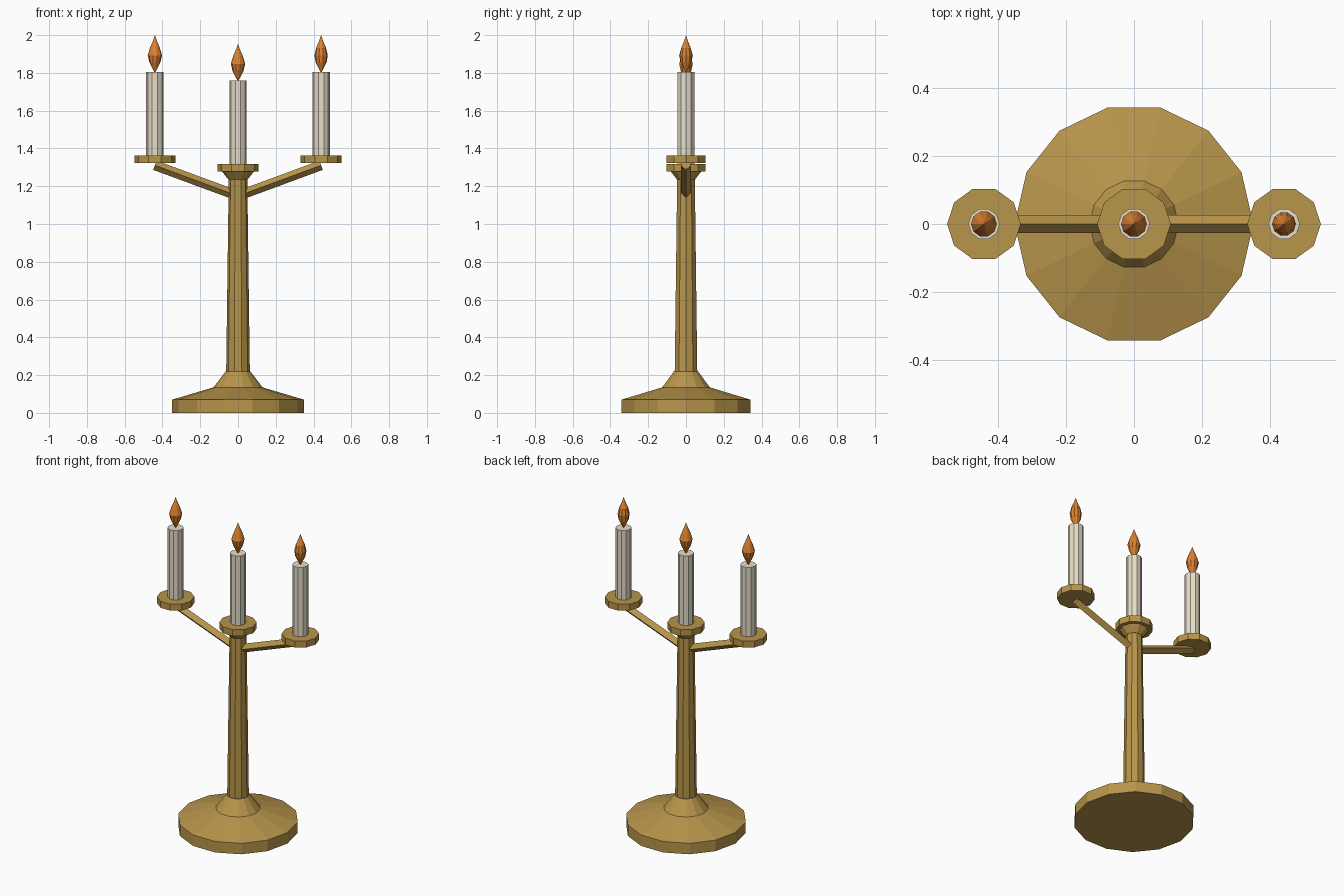
import bpy, bmesh, math
from mathutils import Vector

if "Cube" in bpy.data.objects:
    bpy.data.objects.remove(bpy.data.objects["Cube"])


def material(name, rgb):
    m = bpy.data.materials.new(name)
    m.diffuse_color = (*rgb, 1)
    m.use_nodes = True
    m.node_tree.nodes["Principled BSDF"].inputs["Base Color"].default_value = m.diffuse_color
    return m


BRASS = material("brass", (0.48, 0.30, 0.07))
WAX = material("cream_wax", (0.79, 0.73, 0.58))
FIRE = material("flame_orange", (0.72, 0.22, 0.03))


def finish(name, bm, mat):
    bmesh.ops.recalc_face_normals(bm, faces=bm.faces)
    me = bpy.data.meshes.new(name)
    bm.to_mesh(me)
    bm.free()
    me.materials.append(mat)
    ob = bpy.data.objects.new(name, me)
    bpy.context.collection.objects.link(ob)
    return ob


def lathe(name, profile, sides, mat, x=0.0):
    """Closed solid of revolution from (radius, z) points, flat shaded."""
    bm = bmesh.new()
    rings = []
    for r, z in profile:
        if r == 0:
            rings.append([bm.verts.new((x, 0, z))] * sides)
        else:
            rings.append([bm.verts.new((x + r * math.cos(2 * math.pi * i / sides),
                                        r * math.sin(2 * math.pi * i / sides), z))
                          for i in range(sides)])
    for a, b in zip(rings, rings[1:]):
        for i in range(sides):
            j = (i + 1) % sides
            bm.faces.new(list(dict.fromkeys((a[i], a[j], b[j], b[i]))))
    for ring in (rings[0], rings[-1]):
        if len(set(ring)) > 1:
            bm.faces.new(ring)
    return finish(name, bm, mat)


def arm(name, start, end, r):
    """Bar with a diamond cross-section, ridge upwards."""
    start, end = Vector(start), Vector(end)
    d = (end - start).normalized()
    side = Vector((0, 1, 0))
    up = d.cross(side)
    bm = bmesh.new()
    offs = (up * r, side * r, -up * r, -side * r)
    a, b = ([bm.verts.new(p + o) for o in offs] for p in (start, end))
    for i in range(4):
        j = (i + 1) % 4
        bm.faces.new((a[i], a[j], b[j], b[i]))
    bm.faces.new(a)
    bm.faces.new(b)
    return finish(name, bm, BRASS)


# Stepped foot and tapered stem
lathe("base", [(0.35, 0), (0.35, 0.07), (0.13, 0.135), (0.065, 0.22)], 14, BRASS)
lathe("stem", [(0.063, 0.20), (0.049, 1.25)], 10, BRASS)
lathe("stem_cup", [(0.05, 1.235), (0.085, 1.278)], 10, BRASS)

# Drip dish, candle and flame at each of three positions
for label, x, z, fr in (("left", -0.44, 1.363, 0.038),
                        ("centre", 0, 1.318, 0.038),
                        ("right", 0.44, 1.363, 0.035)):
    lathe(label + "_dish", [(0.108, z - 0.041), (0.108, z)], 10, BRASS, x)
    lathe(label + "_candle", [(0.046, z - 0.005), (0.046, z + 0.442)], 10, WAX, x)
    t = z + 0.442
    lathe(label + "_flame", [(0, t - 0.005), (0.013, t + 0.018), (0.029, t + 0.05),
                             (fr, t + 0.088), (0.026, t + 0.128),
                             (0.010, t + 0.165), (0, t + 0.195)], 10, FIRE, x)

# Sloping side arms
for label, s in (("left", -1), ("right", 1)):
    arm(label + "_arm", (0.02 * s, 0, 1.156), (0.44 * s, 0, 1.311), 0.026)
